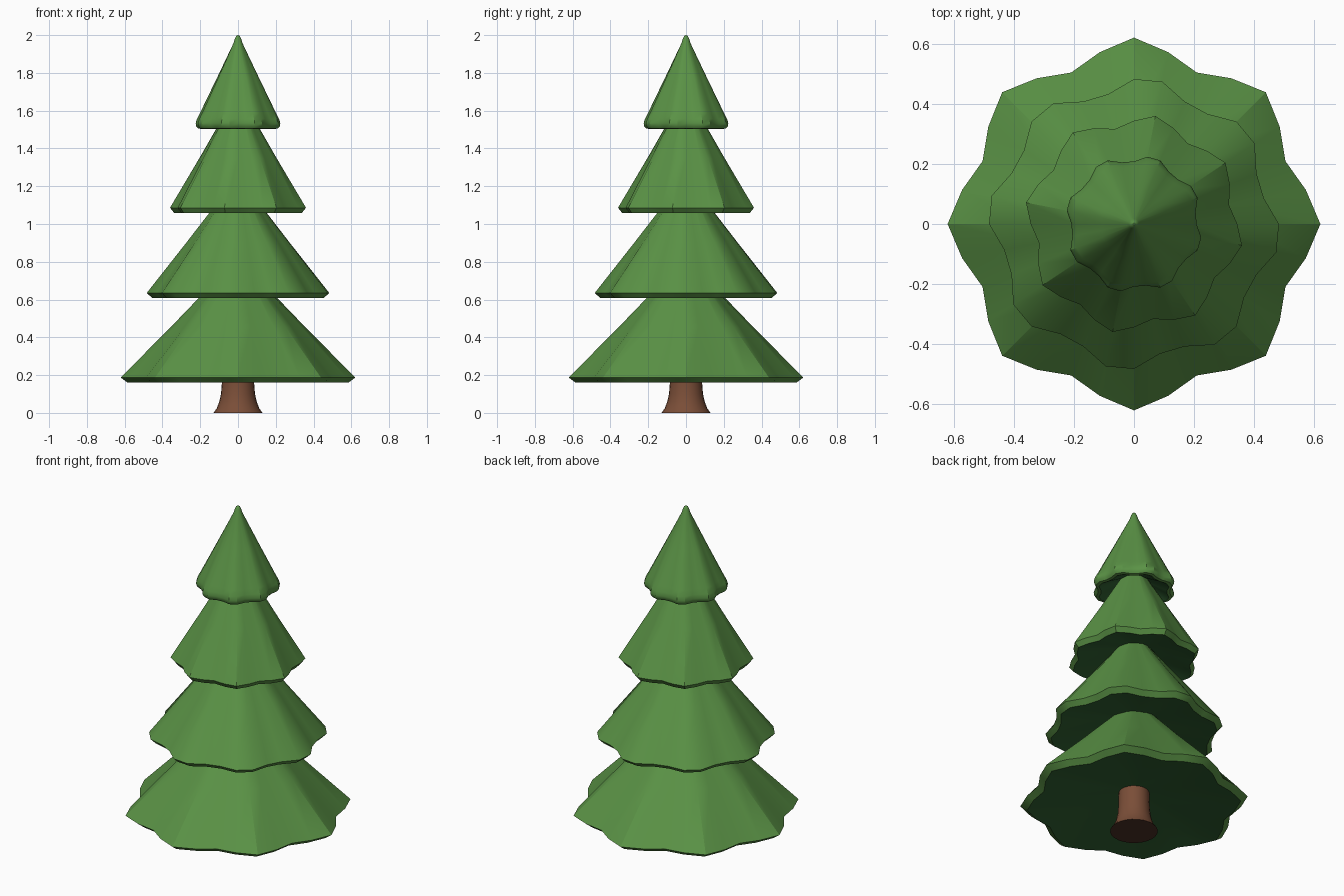
import bpy, bmesh, math

if "Cube" in bpy.data.objects:
    bpy.data.objects.remove(bpy.data.objects["Cube"])


def material(name, color):
    m = bpy.data.materials.new(name)
    m.diffuse_color = (*color, 1)
    m.use_nodes = True
    m.node_tree.nodes["Principled BSDF"].inputs["Base Color"].default_value = m.diffuse_color
    return m


GREEN = material("needle green", (0.102, 0.287, 0.06))
DARK_GREEN = material("underside dark green", (0.03, 0.118, 0.032))
BROWN = material("bark brown", (0.195, 0.076, 0.039))
DARK_BROWN = material("cut wood dark brown", (0.072, 0.03, 0.018))


def lathe(name, profile, sides, mats, under_bands, lobes=0, phase=0.0):
    """Spin (radius, z, scallop amplitude) rings, capped at both ends.
    The first cap and the first under_bands bands take the second material."""
    bm = bmesh.new()
    rings = []
    for r, z, amp in profile:
        ring = []
        for i in range(sides):
            a = 2 * math.pi * i / sides
            rr = r + amp * math.cos(lobes * a + phase)
            ring.append(bm.verts.new((rr * math.cos(a), rr * math.sin(a), z)))
        rings.append(ring)
    for k, (lo, hi) in enumerate(zip(rings, rings[1:])):
        for i in range(sides):
            j = (i + 1) % sides
            f = bm.faces.new((lo[i], lo[j], hi[j], hi[i]))
            f.material_index = 1 if k < under_bands else 0
    bm.faces.new(rings[0][::-1]).material_index = 1
    bm.faces.new(rings[-1])
    bmesh.ops.recalc_face_normals(bm, faces=bm.faces[:])
    # Hard edge where the colour changes
    for e in bm.edges:
        if len({f.material_index for f in e.link_faces}) > 1:
            e.smooth = False
    me = bpy.data.meshes.new(name)
    bm.to_mesh(me)
    bm.free()
    for m in mats:
        me.materials.append(m)
    me.shade_smooth()
    me.set_sharp_from_angle(angle=math.radians(30))
    ob = bpy.data.objects.new(name, me)
    bpy.context.collection.objects.link(ob)
    return ob


# Trunk with flared foot
lathe("trunk", [(0.13, 0, 0), (0.112, 0.025, 0), (0.099, 0.06, 0), (0.09, 0.1, 0),
                (0.086, 0.15, 0), (0.082, 0.3, 0)], 24, (BROWN, DARK_BROWN), 0)

# Three scalloped skirts: rim radius, rim z, top radius, top z
skirts = [(0.584, 0.160, 0.10, 0.72), (0.4625, 0.608, 0.07, 1.165), (0.345, 1.059, 0.055, 1.61)]
for k, (r, z, rt, zt) in enumerate(skirts):
    amp = 0.064 * r
    lathe(f"branch_tier_{k + 1}", [
        (0.04, z + 0.085, 0),                  # hollow underside
        (r * 0.94, z, amp * 0.94),             # bottom of lip
        (r, z + 0.027, amp),                   # outer edge
        ((r + rt) / 2, (z + 0.027 + zt) / 2, amp * 0.4),
        (rt, zt, 0)], 32, (GREEN, DARK_GREEN), 1, 8, 0.8 * k)

# Pointed top tier with rounded rim and tip
lathe("branch_tier_top", [
    (0.03, 1.59, 0), (0.19, 1.503, 0.013), (0.207, 1.506, 0.014), (0.216, 1.517, 0.014),
    (0.219, 1.534, 0.014), (0.213, 1.556, 0.013), (0.199, 1.585, 0.011),
    (0.11, 1.775, 0.004), (0.024, 1.957, 0), (0.017, 1.98, 0), (0.011, 1.993, 0),
    (0.003, 2.0, 0)], 32, (GREEN, DARK_GREEN), 1, 8, 2.4)
